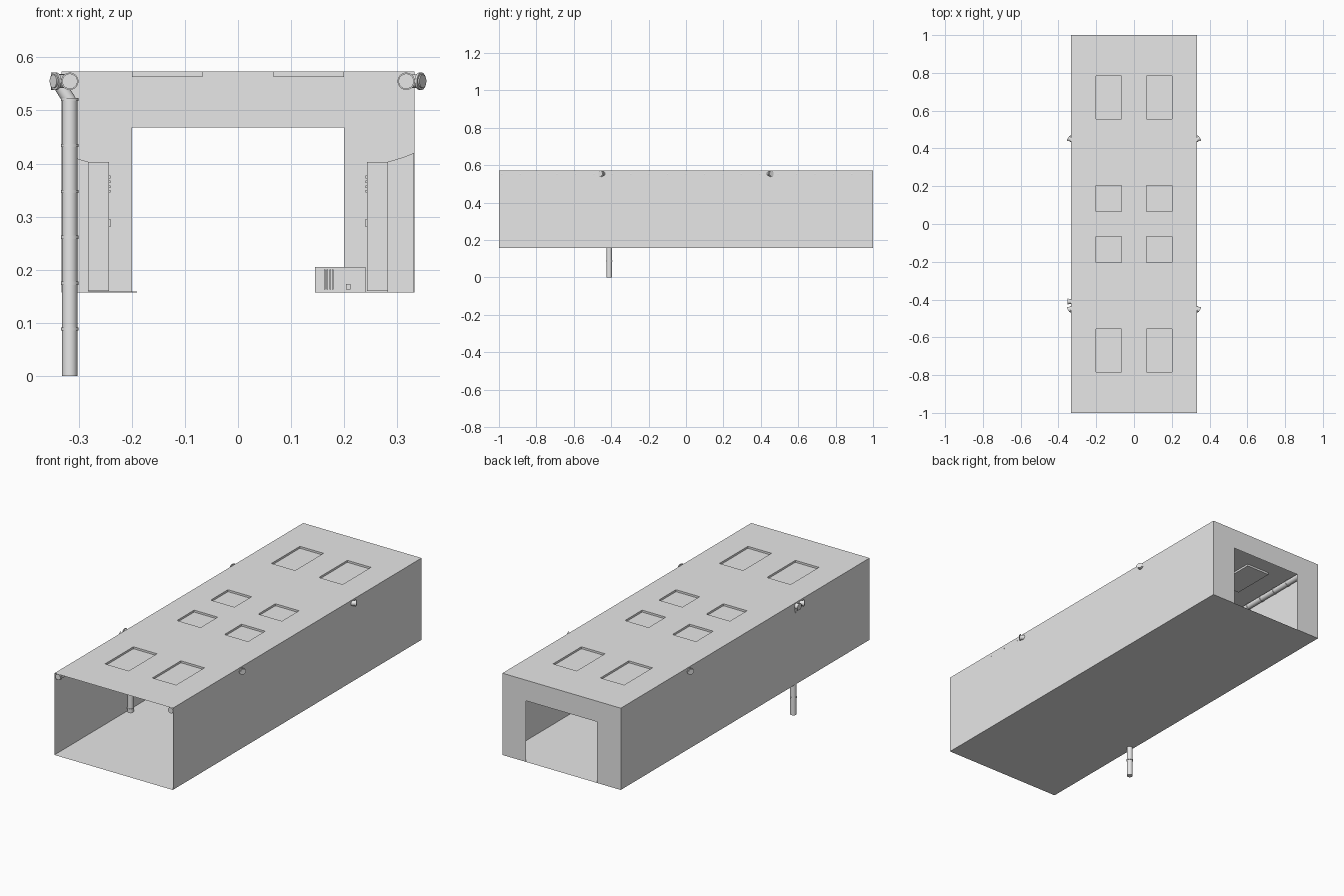
import bpy, bmesh, math
from mathutils import Vector

if "Cube" in bpy.data.objects:
    bpy.data.objects.remove(bpy.data.objects["Cube"])


def material(name, v):
    m = bpy.data.materials.new(name)
    m.diffuse_color = (v, v, v, 1)
    m.use_nodes = True
    m.node_tree.nodes["Principled BSDF"].inputs["Base Color"].default_value = m.diffuse_color
    return m


GREY = material("light grey", 0.8)
W, L, Z0, Z1 = 0.333, 1.0, 0.157, 0.573


def finish(name, bm, mat=GREY, smooth=False):
    bmesh.ops.recalc_face_normals(bm, faces=bm.faces)
    me = bpy.data.meshes.new(name)
    bm.to_mesh(me)
    bm.free()
    me.materials.append(mat)
    ob = bpy.data.objects.new(name, me)
    bpy.context.collection.objects.link(ob)
    if smooth:
        bpy.ops.object.select_all(action='DESELECT')
        ob.select_set(True)
        bpy.context.view_layer.objects.active = ob
        bpy.ops.object.shade_smooth_by_angle(angle=math.radians(40))
    return ob


def quad(bm, *pts):
    return bm.faces.new([bm.verts.new(p) for p in pts])


def box(bm, x0, x1, y0, y1, z0, z1):
    vs = bmesh.ops.create_cube(bm, size=1)["verts"]
    for v in vs:
        v.co = ((x0 + x1) / 2 + v.co.x * (x1 - x0),
                (y0 + y1) / 2 + v.co.y * (y1 - y0),
                (z0 + z1) / 2 + v.co.z * (z1 - z0))


def tube(bm, a, b, r, n=20):
    a, b = Vector(a), Vector(b)
    d = b - a
    vs = bmesh.ops.create_cone(bm, cap_ends=True, segments=n, radius1=r,
                               radius2=r, depth=d.length)["verts"]
    q = Vector((0, 0, 1)).rotation_difference(d.normalized())
    for v in vs:
        v.co = q @ v.co + (a + b) / 2


# Room shell: thin floor and side walls, front left open
bm = bmesh.new()
quad(bm, (-W, -L, Z0), (W, -L, Z0), (W, L, Z0), (-W, L, Z0))
for s in (-1, 1):
    quad(bm, (s * W, -L, Z0), (s * W, L, Z0), (s * W, L, Z1), (s * W, -L, Z1))
# Back wall around the doorway
D, H = 0.2, 0.468
quad(bm, (-W, L, Z0), (-D, L, Z0), (-D, L, H), (-D, L, Z1), (-W, L, Z1))
quad(bm, (W, L, Z0), (D, L, Z0), (D, L, H), (D, L, Z1), (W, L, Z1))
quad(bm, (-D, L, H), (D, L, H), (D, L, Z1), (-D, L, Z1))
bmesh.ops.remove_doubles(bm, verts=bm.verts, dist=1e-5)
finish("room_shell", bm)

# Roof sheet with eight sunken skylights
bm = bmesh.new()
xs = [-W, -0.2, -0.067, 0.067, 0.2, W]
half = [0.067, 0.205, 0.555, 0.783, L]
ys = [-y for y in reversed(half)] + half
SUNK = Z1 - 0.01
for i in range(len(xs) - 1):
    for j in range(len(ys) - 1):
        x0, x1, y0, y1 = xs[i], xs[i + 1], ys[j], ys[j + 1]
        c = [(x0, y0), (x1, y0), (x1, y1), (x0, y1)]
        sunk = i in (1, 3) and j in (1, 3, 5, 7)
        z = SUNK if sunk else Z1
        quad(bm, *[(x, y, z) for x, y in c])
        if sunk:
            for k in range(4):
                p, q = c[k], c[(k + 1) % 4]
                quad(bm, (*p, SUNK), (*q, SUNK), (*q, Z1), (*p, Z1))
bmesh.ops.remove_doubles(bm, verts=bm.verts, dist=1e-5)
finish("roof_with_skylights", bm)

# Ceiling pipes along both walls, with couplings and outlets through the walls
PX, PZ, R = 0.317, 0.555, 0.0145
for s, side in ((-1, "left"), (1, "right")):
    bm = bmesh.new()
    tube(bm, (s * PX, -0.995, PZ), (s * PX, 0.995, PZ), R)
    for k in range(21):
        y = -0.985 + k * 0.0985
        tube(bm, (s * PX, y - 0.003, PZ), (s * PX, y + 0.003, PZ), 0.0165)
    finish(side + "_ceiling_pipe", bm, smooth=True)
    bm = bmesh.new()
    for t in (-1, 1):
        base = Vector((s * PX, t * 0.437, PZ))
        d = Vector((s * 0.85, t * 0.53, 0)).normalized()
        tube(bm, base, base + d * 0.037, 0.0125)
        tube(bm, base + d * 0.029, base + d * 0.034, 0.0165)
    finish(side + "_wall_outlets", bm, smooth=True)

# Downpipe dropping through the floor, fed by a bend at the wall
bm = bmesh.new()
DY = -0.41
tube(bm, (-PX, DY, 0), (-PX, DY, 0.522), 0.0145)
for k in range(6):
    z = 0.088 + k * 0.0865
    tube(bm, (-PX, DY, z - 0.003), (-PX, DY, z + 0.003), 0.0165)
tube(bm, (-PX, DY, 0.518), (-0.334, DY, 0.545), 0.0125)
tube(bm, (-0.351, DY, PZ), (-PX, DY, PZ), 0.0135)
tube(bm, (-0.352, DY, PZ), (-0.347, DY, PZ), 0.0165)
finish("downpipe", bm, smooth=True)

# Sloped-top cabinets on both walls
for s, side in ((-1, "left"), (1, "right")):
    bm = bmesh.new()
    y0, y1 = 0.1, 0.3
    prof = [(0.282, Z0), (0.332, Z0), (0.332, 0.42), (0.315, 0.413), (0.282, 0.403)]
    f = quad(bm, *[(s * x, y0, z) for x, z in prof])
    ex = bmesh.ops.extrude_face_region(bm, geom=[f])["geom"]
    for v in ex:
        if isinstance(v, bmesh.types.BMVert):
            v.co.y = y1
    quad(bm, *[(s * x, y0, z) for x, z in prof])
    # door, vent slats and handle
    a, b = sorted((s * 0.243, s * 0.282))
    box(bm, a, b, y0 + 0.01, y1 - 0.01, Z0 + 0.003, 0.403)
    a, b = sorted((s * 0.24, s * 0.244))
    for k in range(4):
        box(bm, a, b, 0.15, 0.25, 0.345 + k * 0.009, 0.35 + k * 0.009)
    box(bm, a, b, 0.125, 0.13, 0.28, 0.295)
    bmesh.ops.remove_doubles(bm, verts=bm.verts, dist=1e-6)
    finish(side + "_cabinet", bm)

# Low floor unit with grille and knob
bm = bmesh.new()
box(bm, 0.145, 0.24, 0.1, 0.24, Z0, 0.205)
for k in range(4):
    box(bm, 0.162 + k * 0.005, 0.165 + k * 0.005, 0.097, 0.101, 0.163, 0.2)
box(bm, 0.204, 0.212, 0.097, 0.101, 0.163, 0.173)
finish("floor_unit", bm)

# Thin floor mat
bm = bmesh.new()
box(bm, -0.3, -0.19, 0.1, 0.3, Z0, Z0 + 0.002)
finish("floor_mat", bm)
